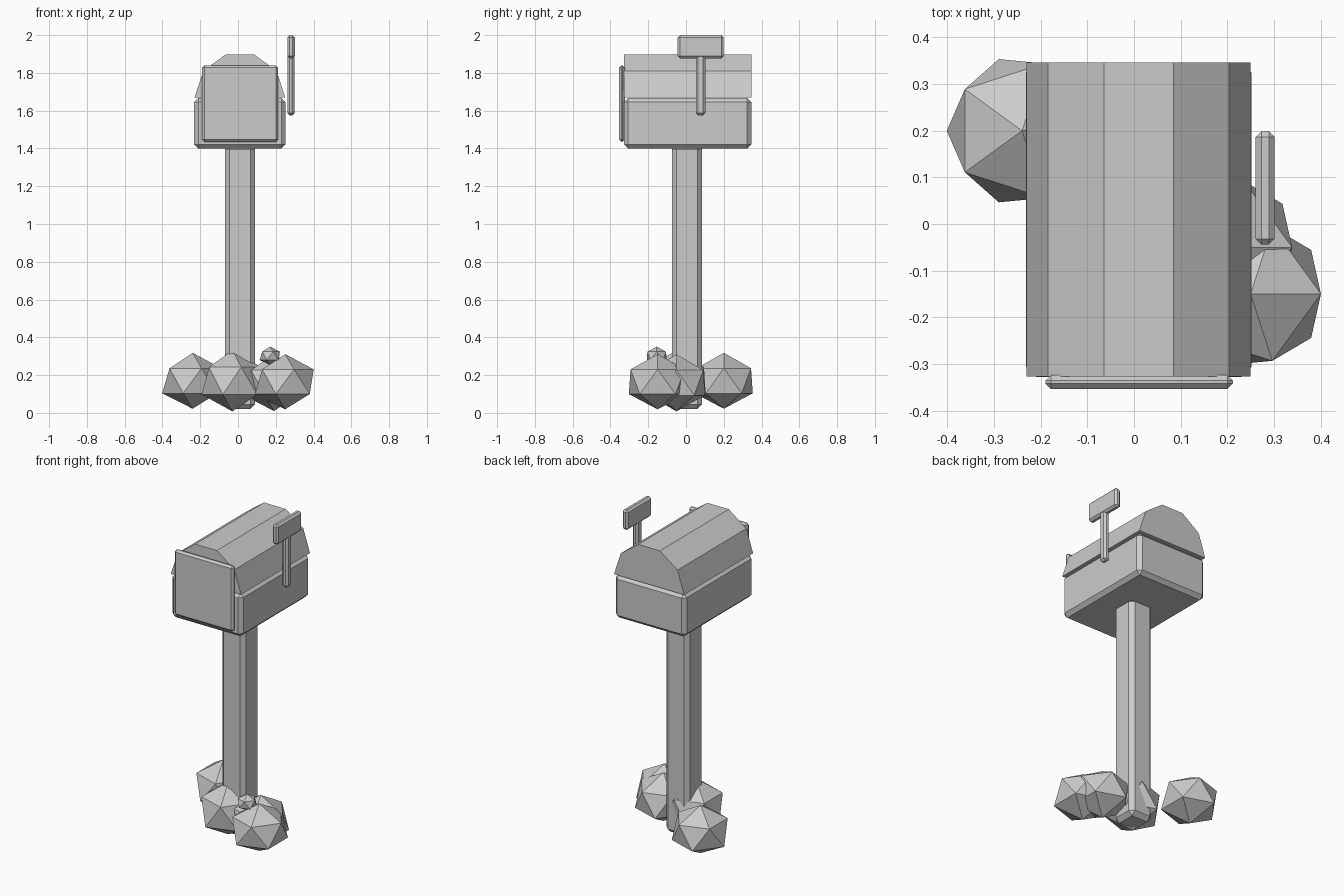
import bpy, bmesh, math

if "Cube" in bpy.data.objects:
    bpy.data.objects.remove(bpy.data.objects["Cube"])


def finish(bm, name):
    bmesh.ops.recalc_face_normals(bm, faces=bm.faces)
    mesh = bpy.data.meshes.new(name)
    bm.to_mesh(mesh)
    bm.free()
    obj = bpy.data.objects.new(name, mesh)
    bpy.context.collection.objects.link(obj)
    return obj


def chamfered_box(name, x, y, z, chamfer):
    """Box from (min, max) ranges with single-segment chamfered edges."""
    bm = bmesh.new()
    bmesh.ops.create_cube(bm, size=1)
    for v in bm.verts:
        v.co = [(a + b) / 2 + c * (b - a) for (a, b), c in zip((x, y, z), v.co)]
    obj = finish(bm, name)
    mod = obj.modifiers.new("chamfer", 'BEVEL')
    mod.width = chamfer
    mod.segments = 1
    return obj


def rock(name, centre, radius, height):
    """Squashed 20-sided stone, slightly wider towards its base."""
    bm = bmesh.new()
    bmesh.ops.create_icosphere(bm, subdivisions=1, radius=1)
    for v in bm.verts:
        s = radius * (1 - 0.07 * v.co.z)
        v.co = (centre[0] + v.co.x * s, centre[1] + v.co.y * s,
                centre[2] + v.co.z * height)
    return finish(bm, name)


# Post and lower half of the box
chamfered_box("post", (-0.07, 0.09), (-0.075, 0.085), (0.02, 1.42), 0.025)
chamfered_box("box_body", (-0.232, 0.252), (-0.328, 0.346), (1.40, 1.667), 0.022)

# Faceted half-round roof: five flat sides
bm = bmesh.new()
profile = [bm.verts.new((0.01 + 0.24 * math.cos(math.radians(a)), -0.327,
                         1.67 + 0.24 * math.sin(math.radians(a))))
           for a in range(0, 181, 36)]
face = bm.faces.new(profile)
ext = bmesh.ops.extrude_face_region(bm, geom=[face], use_keep_orig=True)
bmesh.ops.translate(bm, vec=(0, 0.673, 0),
                    verts=[g for g in ext["geom"] if isinstance(g, bmesh.types.BMVert)])
finish(bm, "roof")

# Door on the front
chamfered_box("door", (-0.19, 0.212), (-0.354, -0.324), (1.435, 1.84), 0.012)

# Signal flag on the right side
chamfered_box("flag_arm", (0.261, 0.299), (0.052, 0.102), (1.575, 1.90), 0.012)
chamfered_box("flag_plate", (0.261, 0.301), (-0.044, 0.199), (1.877, 2.0), 0.012)

# Stones around the foot of the post
for name, centre, radius, height in (
        ("rock_left", (-0.24, 0.20, 0.17), 0.175, 0.148),
        ("rock_right", (0.25, -0.15, 0.165), 0.174, 0.146),
        ("rock_middle", (-0.03, -0.05, 0.17), 0.176, 0.162),
        ("rock_behind", (0.19, -0.05, 0.16), 0.172, 0.15),
        ("rock_small", (0.17, -0.155, 0.302), 0.06, 0.049)):
    rock(name, centre, radius, height)
